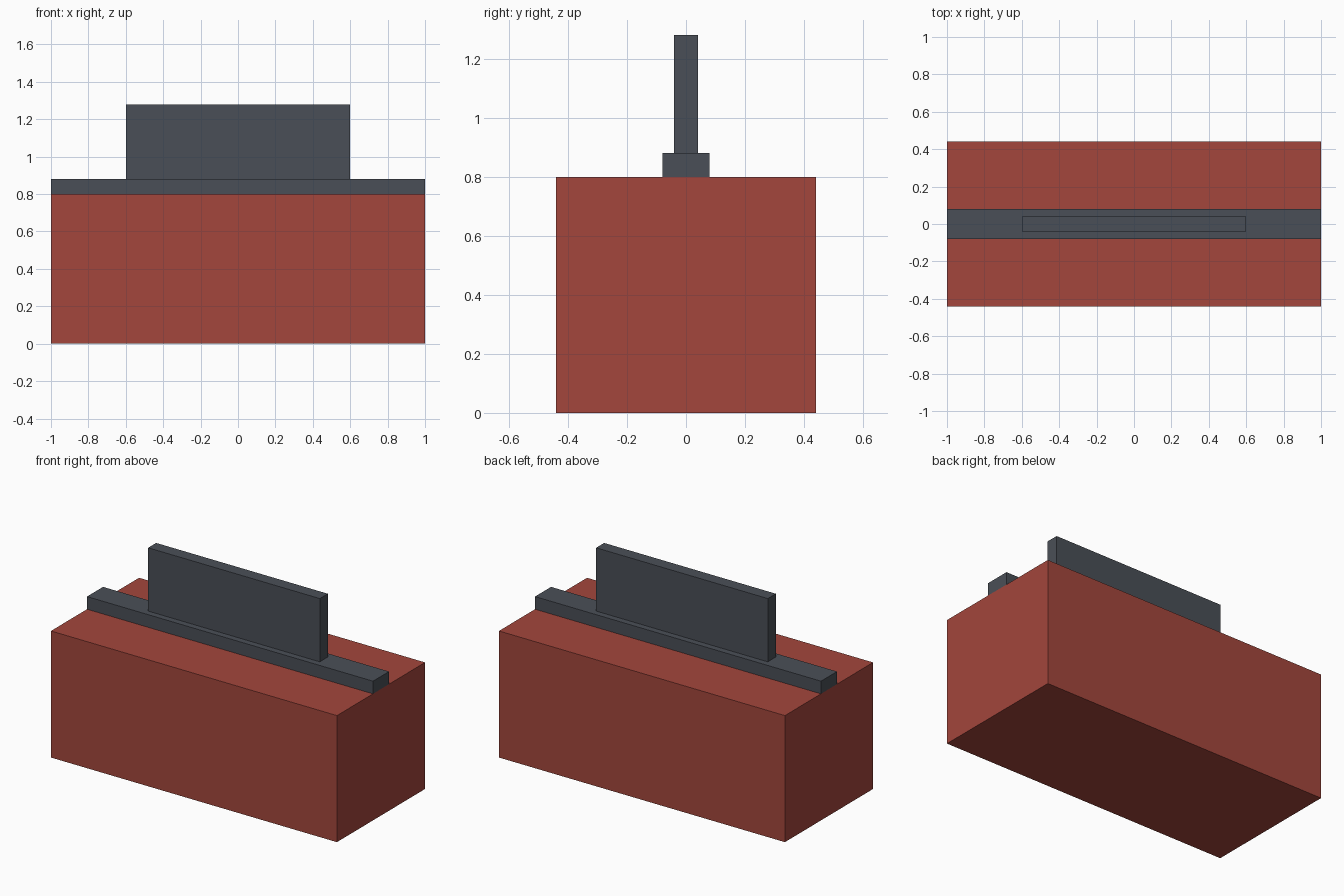
import bpy

if "Cube" in bpy.data.objects:
    bpy.data.objects.remove(bpy.data.objects["Cube"])


def material(name, rgb):
    mat = bpy.data.materials.new(name)
    mat.diffuse_color = (*rgb, 1.0)
    mat.use_nodes = True
    mat.node_tree.nodes["Principled BSDF"].inputs["Base Color"].default_value = mat.diffuse_color
    return mat


def box(name, size, bottom, mat):
    """Centred box resting at height 'bottom'."""
    bpy.ops.mesh.primitive_cube_add(size=1, location=(0, 0, bottom + size[2] / 2))
    obj = bpy.context.object
    obj.name = name
    obj.scale = size
    bpy.ops.object.transform_apply(location=False, rotation=False, scale=True)
    obj.data.materials.append(mat)
    return obj


red = material("brick red", (0.366, 0.061, 0.045))
grey = material("dark slate grey", (0.0685, 0.078, 0.095))

# Main block, full-length rail on top, upright plate on the rail
box("body", (2.0, 0.88, 0.80), 0.0, red)
box("top_rail", (2.0, 0.16, 0.08), 0.80, grey)
box("upright_plate", (1.2, 0.08, 0.40), 0.88, grey)
